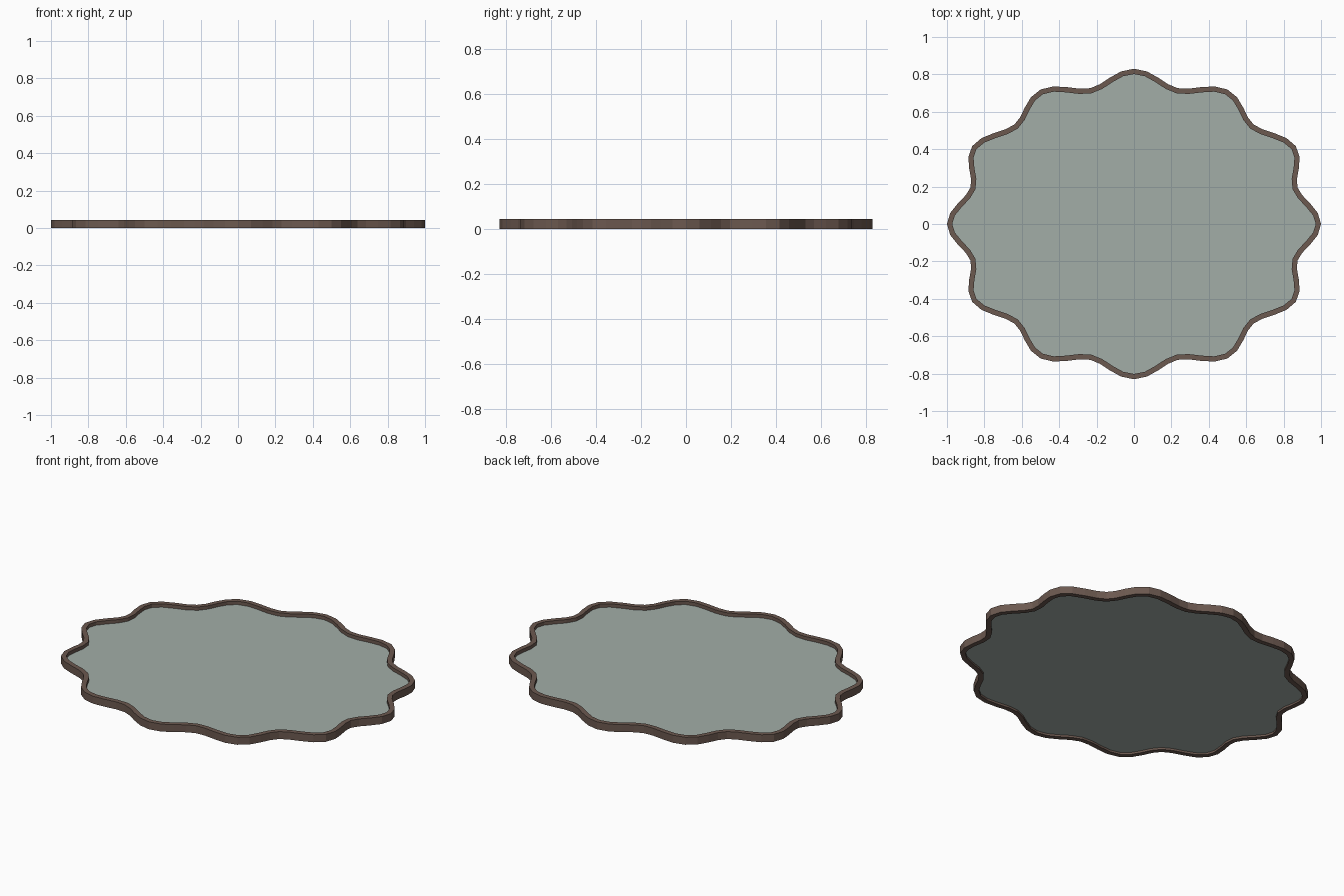
import bpy
from math import cos, sin, pi
from mathutils import Vector

if "Cube" in bpy.data.objects:
    bpy.data.objects.remove(bpy.data.objects["Cube"])

N, LOBES = 96, 12
HEIGHT, HALF_WALL = 0.044, 0.014


def path(t):
    # scalloped oval: ellipse with twelve soft waves
    r = 0.9386 + 0.0474 * cos(LOBES * t)
    return Vector((r * cos(t), 0.8276 * r * sin(t)))


def outline(offset):
    pts = []
    for i in range(N):
        t = 2 * pi * i / N
        d = (path(t + 0.01) - path(t - 0.01)).normalized()
        pts.append(path(t) + offset * Vector((d.y, -d.x)))
    return pts


def build(name, verts, faces, color):
    me = bpy.data.meshes.new(name)
    me.from_pydata(verts, [], faces)
    mat = bpy.data.materials.new(name + "_color")
    mat.diffuse_color = (*color, 1)
    mat.use_nodes = True
    mat.node_tree.nodes["Principled BSDF"].inputs["Base Color"].default_value = mat.diffuse_color
    me.materials.append(mat)
    ob = bpy.data.objects.new(name, me)
    bpy.context.collection.objects.link(ob)
    return ob


# Rim: rectangular section swept round the outline
section = [(HALF_WALL, 0), (HALF_WALL, HEIGHT), (-HALF_WALL, HEIGHT), (-HALF_WALL, 0)]
verts = [(p.x, p.y, z) for off, z in section for p in outline(off)]
faces = []
for k in range(4):
    a, b = k * N, (k + 1) % 4 * N
    for i in range(N):
        j = (i + 1) % N
        faces.append((a + i, a + j, b + j, b + i))
build("rim", verts, faces, (0.15, 0.10, 0.08))

# Panel: thin sheet set into the rim, recessed on both sides
edge = outline(-HALF_WALL + 0.004)
verts = [(p.x, p.y, z) for z in (0.012, 0.024) for p in edge]
faces = [tuple(reversed(range(N))), tuple(range(N, 2 * N))]
faces += [(i, (i + 1) % N, N + (i + 1) % N, N + i) for i in range(N)]
build("panel", verts, faces, (0.36, 0.42, 0.39))
